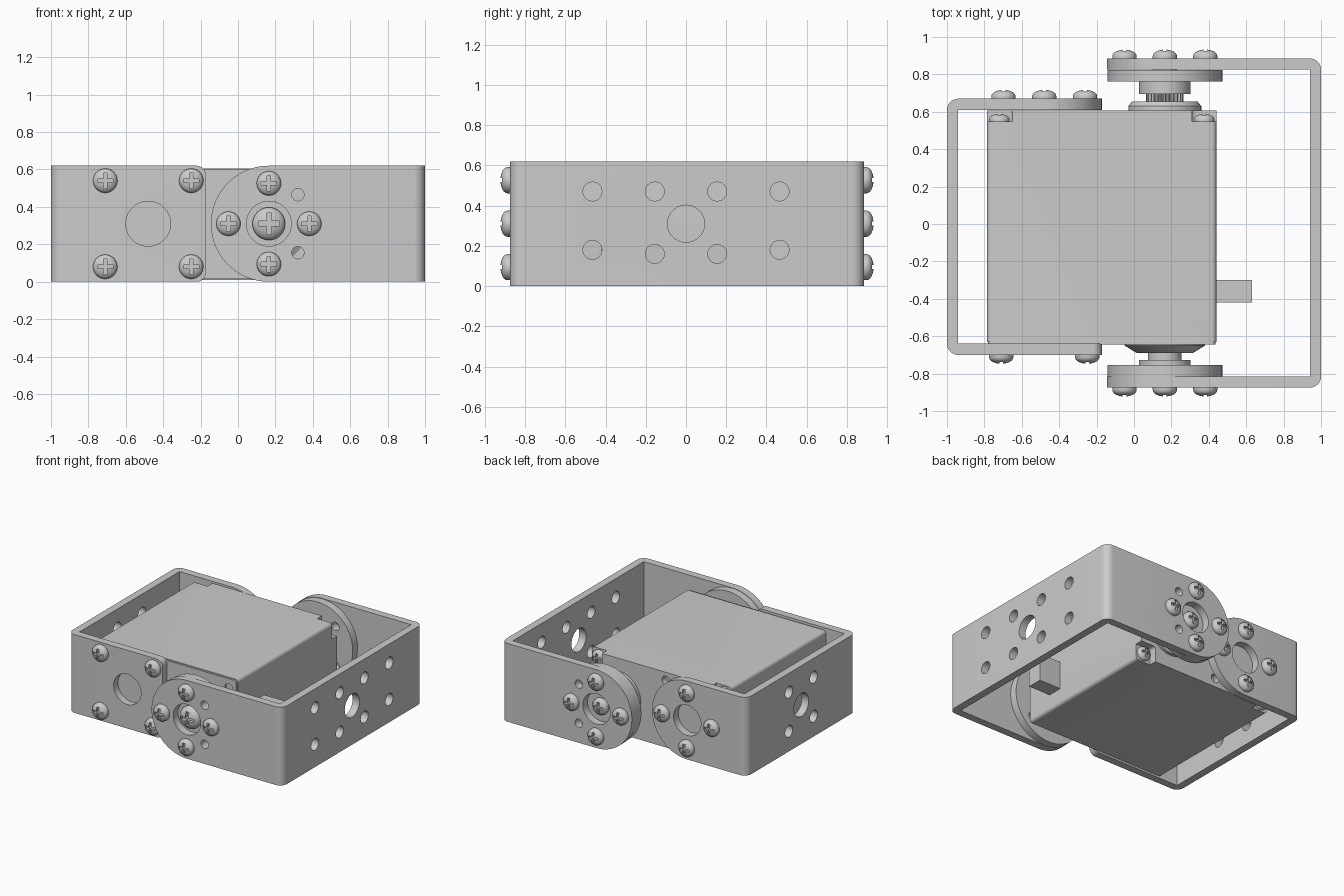
import bpy, bmesh
from math import sin, cos, pi, radians

if "Cube" in bpy.data.objects:
    bpy.data.objects.remove(bpy.data.objects["Cube"])

H, CX, CZ, LX = 0.62, 0.165, 0.31, -0.48   # bracket height, pivot centre, left hole centre


def arc(cx, cy, r, a0, a1, n=12):
    return [(cx + r * cos(radians(a0 + (a1 - a0) * i / n)),
             cy + r * sin(radians(a0 + (a1 - a0) * i / n))) for i in range(n + 1)]


def circle(cx, cy, r, n=40):
    return arc(cx, cy, r, 0, 360, n)[:-1]


def rounded(x0, z0, x1, z1, r, n=5):
    return (arc(x1 - r, z1 - r, r, 0, 90, n) + arc(x0 + r, z1 - r, r, 90, 180, n)
            + arc(x0 + r, z0 + r, r, 180, 270, n) + arc(x1 - r, z0 + r, r, 270, 360, n))


def link(name, bm):
    bmesh.ops.recalc_face_normals(bm, faces=bm.faces)
    me = bpy.data.meshes.new(name)
    bm.to_mesh(me)
    bm.free()
    ob = bpy.data.objects.new(name, me)
    bpy.context.collection.objects.link(ob)
    return ob


def solid(name, *prisms):
    """Each prism is (2D outline, axis, start, end)."""
    place = {'x': lambda u, v, t: (t, u, v), 'y': lambda u, v, t: (u, t, v),
             'z': lambda u, v, t: (u, v, t)}
    bm = bmesh.new()
    for pts, ax, a, b in prisms:
        lo = [bm.verts.new(place[ax](u, v, a)) for u, v in pts]
        hi = [bm.verts.new(place[ax](u, v, b)) for u, v in pts]
        bm.faces.new(lo)
        bm.faces.new(hi)
        for i in range(len(pts)):
            j = (i + 1) % len(pts)
            bm.faces.new((lo[i], lo[j], hi[j], hi[i]))
    return link(name, bm)


def lathe(name, profile, cx=CX, cz=CZ, n=48):
    """Turned part about a y axis; profile is (radius, y)."""
    bm = bmesh.new()
    rings = [[bm.verts.new((x, y, z)) for x, z in circle(cx, cz, r, n)] for r, y in profile]
    for a, b in zip(rings, rings[1:]):
        for i in range(n):
            j = (i + 1) % n
            bm.faces.new((a[i], a[j], b[j], b[i]))
    bm.faces.new(rings[0])
    bm.faces.new(rings[-1])
    return link(name, bm)


def cut(ob, *prisms):
    tool = solid("cutter", *prisms)
    tool.hide_render = True
    mod = ob.modifiers.new("cut", 'BOOLEAN')
    mod.object, mod.operation, mod.solver = tool, 'DIFFERENCE', 'EXACT'
    dg = bpy.context.evaluated_depsgraph_get()
    me = bpy.data.meshes.new_from_object(ob.evaluated_get(dg))
    ob.modifiers.clear()
    ob.data = me
    bpy.data.objects.remove(tool)


def u_bracket(name, s, tip, y0, y1, t=0.06, rc=0.06):
    """U channel with its web at x = s."""
    e = tip - s * 0.03
    w = 1 - rc
    outer = [(e * s, y0)] + arc(w, y0 + rc, rc, -90, 0, 8) + arc(w, y1 - rc, rc, 0, 90, 8) + [(e * s, y1)]
    inner = [(e * s, y1 - t), (1 - t, y1 - t), (1 - t, y0 + t), (e * s, y0 + t)]
    return solid(name, ([(x * s, y) for x, y in outer + inner], 'z', 0, H))


def arm_end(s, tip, r):
    """Waste outside a rounded arm end."""
    q = tip * s
    pts = arc(q + r, H - r, r, 90, 180, 20) + arc(q + r, r, r, 180, 270, 20)
    pts += [(q + r, -.2), (q - .3, -.2), (q - .3, .8), (q + r, .8)]
    return [(x * s, z) for x, z in pts]


def ring_points(cx, r, start):
    return [(cx + r * cos(radians(start + 90 * i)), CZ + r * sin(radians(start + 90 * i))) for i in range(4)]


# Wide bracket on the right
wide = u_bracket("wide_bracket", 1, -0.145, -0.875, 0.885)
holes = [(arm_end(1, -0.145, 0.3095), 'y', -1, 1), (circle(0, CZ, 0.092), 'x', 0.9, 1.1)]
for y in (-0.465, -0.155, 0.155, 0.465):
    for z in (0.47, 0.18 if abs(y) > 0.3 else 0.16):
        holes.append((circle(y, z, 0.047, 24), 'x', 0.9, 1.1))
for a, b in ((-0.95, -0.8), (0.8, 0.95)):
    holes.append((circle(CX, CZ, 0.12), 'y', a, b))
    holes += [(circle(CX + 0.155, CZ + d, 0.033, 20), 'y', a, b) for d in (-0.155, 0.155)]
cut(wide, *holes)

# Narrow bracket on the left: squared front arm, round back arm
narrow = u_bracket("narrow_bracket", -1, -0.172, -0.70, 0.67)
holes = [(arm_end(-1, -0.172, 0.05), 'y', -0.9, -0.3), (arm_end(-1, -0.172, 0.3079), 'y', 0.3, 0.9),
         (circle(-0.015, CZ, 0.092), 'x', -1.1, -0.9)]
for y in (-0.17, 0.14):
    holes += [(circle(y, z, 0.047, 24), 'x', -1.1, -0.9) for z in (0.16, 0.47)]
holes += [(circle(LX, CZ, 0.12), 'y', a, b) for a, b in ((-0.8, -0.6), (0.58, 0.8))]
cut(narrow, *holes)

# Motor case with corner screw recesses and mounting holes at the back
case = solid("motor_case", (rounded(-0.785, 0.01, 0.44, 0.605, 0.025), 'y', -0.63, 0.608))
waste = []
for x0, x1 in ((-0.9, -0.65), (0.31, 0.6)):
    for z0, z1 in ((-0.1, 0.135), (0.48, 0.8)):
        waste.append((rounded(x0, z0, x1, z1, 0.02), 'y', 0.548, 0.7))
waste += [(circle(-0.25, z, 0.035, 20), 'y', 0.56, 0.7) for z in (0.08, 0.54)]
cut(case, *waste)
plate = solid("front_case_plate", (rounded(-0.78, 0.015, 0.435, 0.60, 0.025), 'y', -0.645, -0.63))
cut(plate, *[(circle(0.37, z, 0.033, 20), 'y', -0.7, -0.6) for z in (0.08, 0.53)])
solid("cable_plug", ([(0.43, 0.14), (0.63, 0.14), (0.63, 0.36), (0.43, 0.36)], 'y', -0.42, -0.30))

# Output shaft at the back
lathe("output_boss", [(0.195, 0.60), (0.195, 0.63), (0.175, 0.655), (0.10, 0.655)])
teeth = [(CX + (0.1 - 0.012 * (i // 2 % 2)) * cos(2 * pi * i / 96),
          CZ + (0.1 - 0.012 * (i // 2 % 2)) * sin(2 * pi * i / 96)) for i in range(96)]
solid("splined_shaft", (teeth, 'y', 0.64, 0.71))
lathe("back_hub", [(0.10, 0.695), (0.138, 0.695), (0.138, 0.765)])

# Idler shaft at the front
lathe("idler_boss", [(0.215, -0.64), (0.215, -0.65), (0.15, -0.69), (0.09, -0.69)])
lathe("idler_shaft", [(0.09, -0.68), (0.09, -0.735)])
lathe("front_hub", [(0.138, -0.728), (0.138, -0.76)])

# Round horns between shafts and wide bracket
for name, a, b in (("front_horn", -0.815, -0.755), ("back_horn", 0.762, 0.823)):
    horn = solid(name, (circle(CX, CZ, 0.307, 80), 'y', a, b))
    cut(horn, *[(circle(x, z, 0.033, 20), 'y', a - .1, b + .1) for x, z in ring_points(CX, 0.219, 45)])

# Domed cross-head screw, shared by every fastener
dome = [(0.065 * cos(radians(t)), -0.012 - 0.036 * sin(radians(t))) for t in (0, 15, 30, 45, 60, 75, 85)]
screw = lathe("screw_head", [(0.065, 0)] + dome, 0, 0, 32)
w, l = 0.010, 0.042
cross = [(l, -w), (l, w), (w, w), (w, l), (-w, l), (-w, w), (-l, w), (-l, -w),
         (-w, -w), (-w, -l), (w, -l), (w, -w)]
cut(screw, (cross, 'y', -0.1, -0.024))
screw_mesh = screw.data
bpy.data.objects.remove(screw)


def add_screws(name, points, y, size=1.0, back=False):
    for x, z in points:
        ob = bpy.data.objects.new(name, screw_mesh)
        ob.location = (x, y, z)
        ob.scale = (size,) * 3
        ob.rotation_euler.z = pi if back else 0
        bpy.context.collection.objects.link(ob)


pivot = ring_points(CX, 0.216, 0)
add_screws("front_horn_screw", pivot, -0.875)
add_screws("back_horn_screw", pivot, 0.885, back=True)
add_screws("front_pivot_screw", [(CX, CZ)], -0.815, 1.35)
add_screws("back_pivot_screw", [(CX, CZ)], 0.823, 1.0, True)
add_screws("front_arm_screw", [(x, z) for x in (-0.71, -0.25) for z in (0.08, 0.54)], -0.70)
add_screws("back_arm_screw", ring_points(LX, 0.218, 0), 0.67, back=True)
add_screws("case_screw", [(x, z) for x in (-0.72, 0.375) for z in (0.075, 0.54)], 0.548, 0.85, True)

# Smooth round surfaces, keep edges crisp
for ob in bpy.data.objects:
    ob.select_set(True)
bpy.context.view_layer.objects.active = wide
bpy.ops.object.shade_smooth_by_angle(angle=radians(30))
